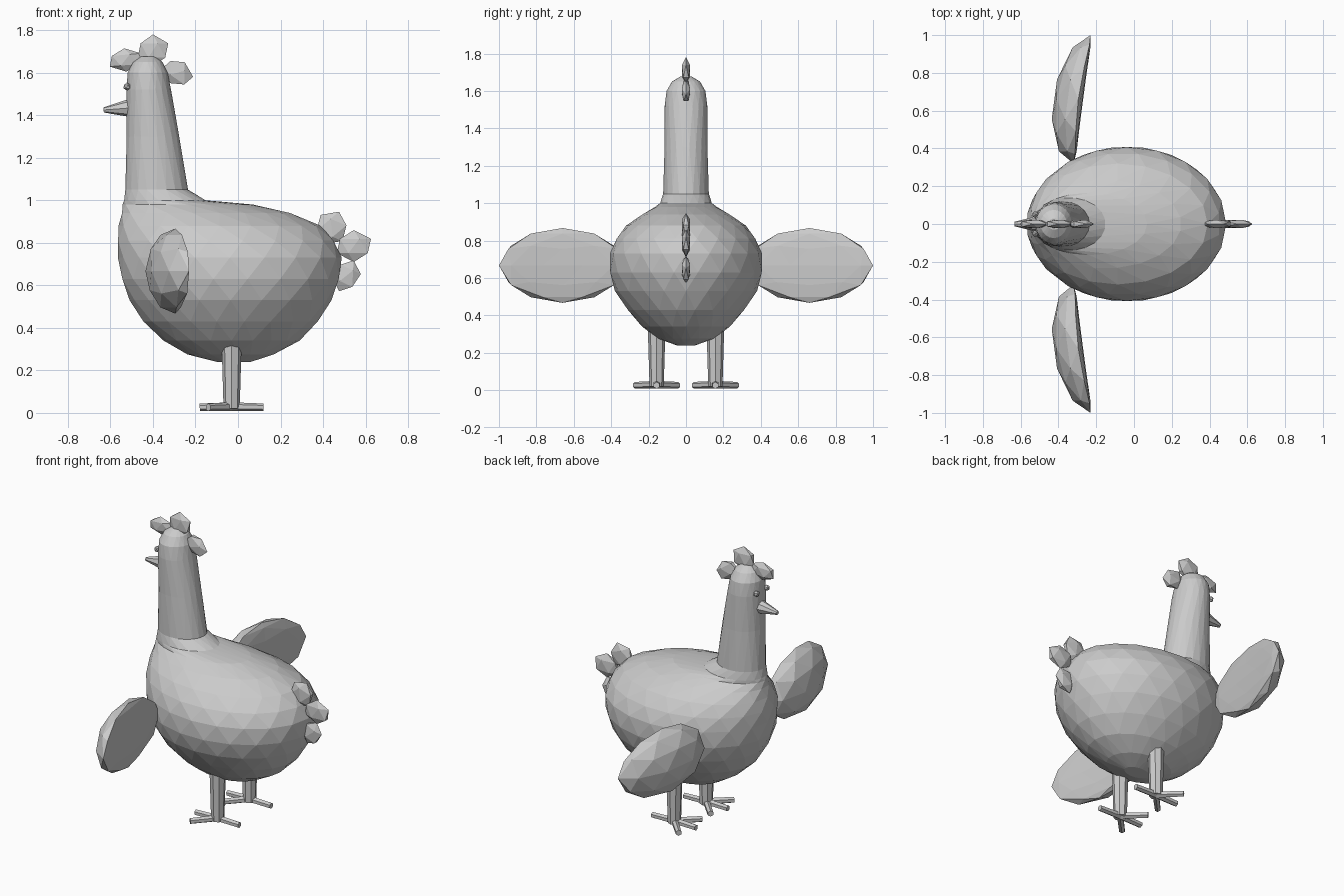
import bpy, bmesh, math
from mathutils import Vector

cube = bpy.data.objects.get("Cube")
if cube:
    bpy.data.objects.remove(cube, do_unlink=True)

grey = bpy.data.materials.new("plain_grey")
grey.use_nodes = True
colour = (0.6, 0.6, 0.6, 1)
grey.diffuse_color = colour
grey.node_tree.nodes["Principled BSDF"].inputs["Base Color"].default_value = colour


def finish(bm, name):
    bmesh.ops.recalc_face_normals(bm, faces=bm.faces)
    mesh = bpy.data.meshes.new(name)
    bm.to_mesh(mesh)
    bm.free()
    mesh.materials.append(grey)
    obj = bpy.data.objects.new(name, mesh)
    bpy.context.collection.objects.link(obj)
    return obj


def loft(name, sections, sides):
    """Triangulated skin over level ellipses (z, x_min, x_max, half_width)."""
    bm = bmesh.new()
    rings = []
    for i, (z, x0, x1, w) in enumerate(sections):
        ring = []
        for k in range(sides):
            a = math.tau * (k + 0.5 * (i % 2)) / sides
            x = (x0 + x1) / 2 + (x1 - x0) / 2 * math.cos(a)
            ring.append(bm.verts.new((x, w * math.sin(a), z)))
        rings.append(ring)
    for i, (lo, hi) in enumerate(zip(rings, rings[1:])):
        for k in range(sides):
            n = (k + 1) % sides
            if i % 2 == 0:
                bm.faces.new((lo[k], lo[n], hi[k]))
                bm.faces.new((lo[n], hi[n], hi[k]))
            else:
                bm.faces.new((lo[k], lo[n], hi[n]))
                bm.faces.new((lo[k], hi[n], hi[k]))
    bm.faces.new(rings[0])
    bm.faces.new(rings[-1])
    return finish(bm, name)


def blob(name, centre, size, tilt=0, detail=1):
    """Faceted ellipsoid, tilted in the side plane."""
    bm = bmesh.new()
    bmesh.ops.create_icosphere(bm, subdivisions=detail, radius=1)
    for v in bm.verts:
        v.co = Vector((v.co.x * size[0], v.co.y * size[1], v.co.z * size[2]))
    obj = finish(bm, name)
    obj.location = centre
    obj.rotation_euler.y = math.radians(tilt)
    return obj


def rod(name, start, end, r0, r1, sides=8):
    """Tapered rod between two points."""
    a, b = Vector(start), Vector(end)
    bm = bmesh.new()
    bmesh.ops.create_cone(bm, cap_ends=True, segments=sides, radius1=r0, radius2=r1,
                          depth=(b - a).length)
    obj = finish(bm, name)
    obj.location = (a + b) / 2
    obj.rotation_euler = (b - a).to_track_quat('Z', 'Y').to_euler()
    return obj


# Body and neck in one skin
loft("body_and_neck", [
    (0.24, -0.10, 0.06, 0.05), (0.275, -0.24, 0.17, 0.15), (0.34, -0.35, 0.29, 0.235),
    (0.43, -0.45, 0.38, 0.315), (0.53, -0.51, 0.44, 0.38), (0.63, -0.55, 0.48, 0.41),
    (0.73, -0.565, 0.488, 0.407), (0.81, -0.57, 0.455, 0.375), (0.88, -0.562, 0.39, 0.32),
    (0.94, -0.55, 0.25, 0.235), (0.98, -0.543, 0.07, 0.165), (1.0, -0.538, -0.15, 0.14),
    (1.05, -0.53, -0.235, 0.122), (1.3, -0.525, -0.275, 0.116), (1.52, -0.525, -0.315, 0.114),
    (1.6, -0.52, -0.33, 0.105), (1.65, -0.495, -0.355, 0.075), (1.677, -0.455, -0.39, 0.03),
], 20)

# Comb and tail: thin upright lobes
lobes = {
    "comb": [(-0.53, 1.66, 0.085, 0.055, -5), (-0.40, 1.705, 0.08, 0.075, 0),
             (-0.285, 1.6, 0.08, 0.06, 35)],
    "tail": [(0.44, 0.87, 0.085, 0.08, -40), (0.545, 0.785, 0.09, 0.075, 0),
             (0.51, 0.645, 0.065, 0.08, 25)],
}
for part, group in lobes.items():
    for i, (x, z, sx, sz, tilt) in enumerate(group):
        blob(f"{part}_lobe_{i + 1}", (x, 0, z), (sx, 0.026, sz), tilt)

# Beak
beak = rod("beak", (-0.5, 0, 1.435), (-0.632, 0, 1.425), 0.045, 0.012)

for side, s in (("near", -1), ("far", 1)):
    blob(f"{side}_eye", (-0.522, s * 0.05, 1.535), (0.019, 0.019, 0.019))

    # Wing: domed ahead, nearly flat behind, swept toward the tail
    bm = bmesh.new()
    bmesh.ops.create_icosphere(bm, subdivisions=2, radius=1)
    for v in bm.verts:
        x, y, z = v.co
        sweep = -0.295 + 0.045 * y + 0.02 * y * y
        v.co = Vector((sweep + x * (0.135 if x < 0 else 0.025),
                       s * (0.66 + 0.34 * y), 0.667 + 0.2 * z))
    finish(bm, f"{side}_wing")

    # Leg with three toes ahead and one behind
    y = s * 0.157
    rod(f"{side}_leg", (-0.03, y, 0.02), (-0.03, y, 0.36), 0.038, 0.048)
    tips = [(-0.18, 0), (0.12, 0), (-0.14, 0.115), (-0.14, -0.115)]
    for i, (tx, ty) in enumerate(tips):
        rod(f"{side}_toe_{i + 1}", (-0.03, y, 0.03), (tx, y + ty, 0.026), 0.02, 0.018, 6)
